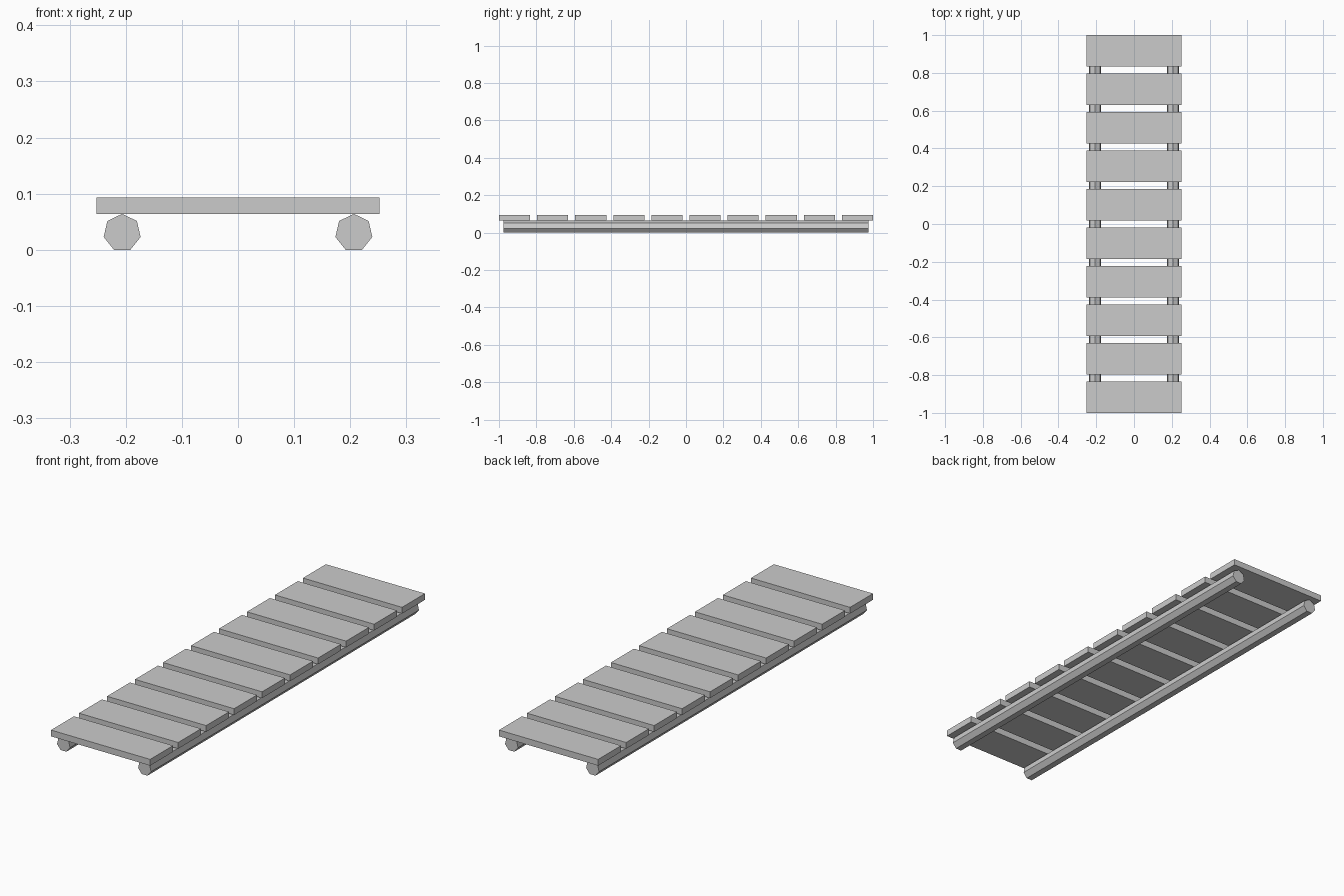
import bpy
from math import pi, cos

if "Cube" in bpy.data.objects:
    bpy.data.objects.remove(bpy.data.objects["Cube"])

PLANKS = 10
PLANK_W = 0.1665
PITCH = (2.0 - PLANK_W) / (PLANKS - 1)
Z_LOW, Z_HIGH = 0.064, 0.093

# Deck planks with even gaps
for i in range(PLANKS):
    y = -1 + PLANK_W / 2 + i * PITCH
    bpy.ops.mesh.primitive_cube_add(size=1, location=(0, y, (Z_LOW + Z_HIGH) / 2))
    plank = bpy.context.object
    plank.name = f"deck_plank_{i + 1}"
    plank.scale = (0.505, PLANK_W, Z_HIGH - Z_LOW)

# Seven-sided support logs, flat side on the ground, ridge under the planks
R = 0.0337
for name, x in (("left_support_log", -0.2065), ("right_support_log", 0.2065)):
    bpy.ops.mesh.primitive_cylinder_add(
        vertices=7, radius=R, depth=1.95,
        location=(x, 0, R * cos(pi / 7)), rotation=(pi / 2, 0, 0))
    log = bpy.context.object
    log.name = name
